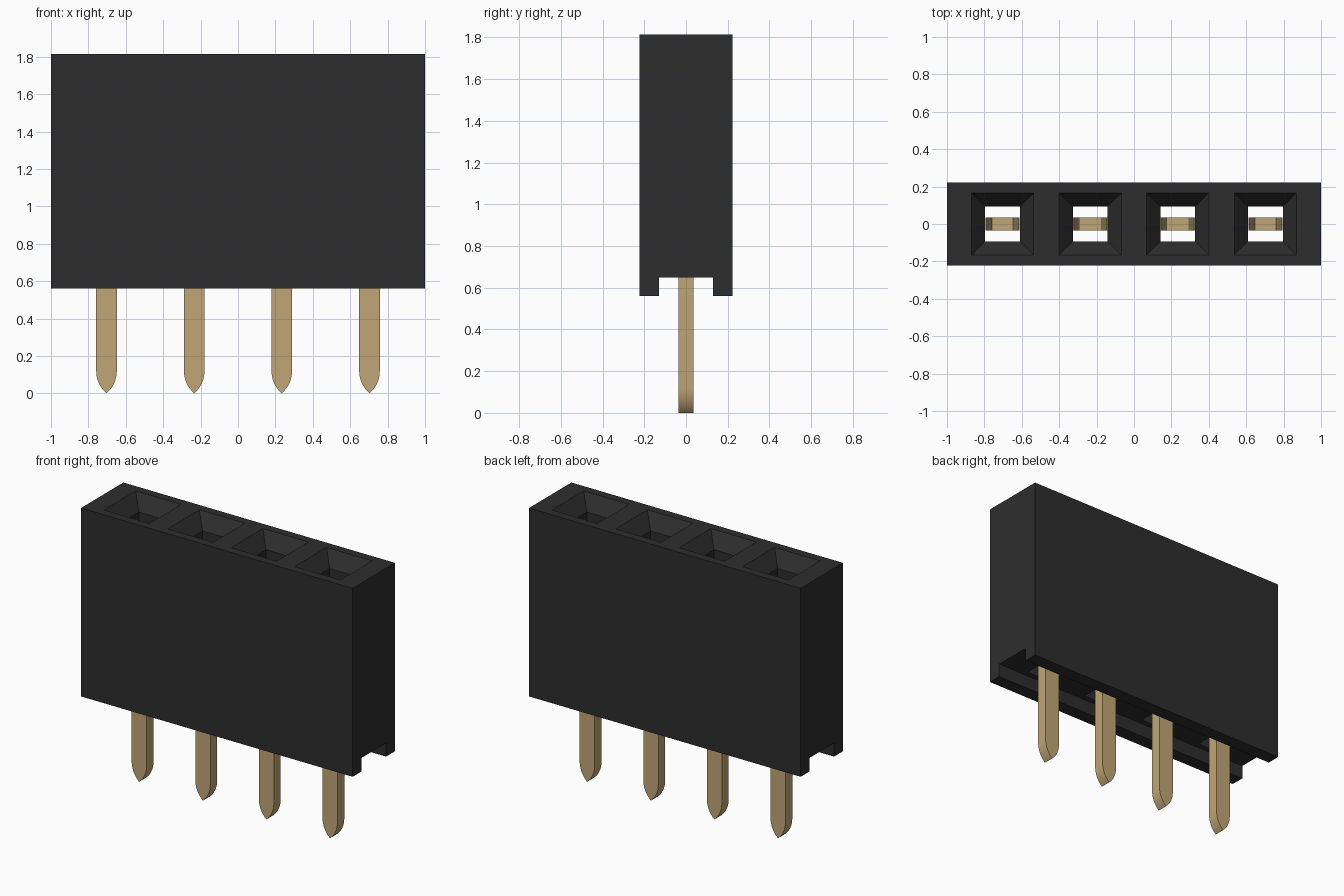
import bpy, bmesh, math

cube = bpy.data.objects.get("Cube")
if cube:
    bpy.data.objects.remove(cube, do_unlink=True)

TOP, BOTTOM, CHANNEL = 1.815, 0.56, 0.65
PIN_X = [-0.703, -0.234, 0.234, 0.703]


def material(name, rgb, rough):
    m = bpy.data.materials.new(name)
    m.use_nodes = True
    m.diffuse_color = (*rgb, 1)
    bsdf = next(n for n in m.node_tree.nodes if n.type == 'BSDF_PRINCIPLED')
    bsdf.inputs["Base Color"].default_value = (*rgb, 1)
    bsdf.inputs["Roughness"].default_value = rough
    return m


black = material("black plastic", (0.027, 0.027, 0.027), 0.6)
gold = material("pale gold metal", (0.53, 0.38, 0.18), 0.5)


def finish(bm, name, mat):
    bmesh.ops.recalc_face_normals(bm, faces=bm.faces[:])
    me = bpy.data.meshes.new(name)
    bm.to_mesh(me)
    bm.free()
    me.materials.append(mat)
    ob = bpy.data.objects.new(name, me)
    bpy.context.collection.objects.link(ob)
    return ob


def prism(name, points, offset, mat):
    """Extrude a closed outline of 3D points along an offset."""
    bm = bmesh.new()
    face = bm.faces.new([bm.verts.new(p) for p in points])
    ext = bmesh.ops.extrude_face_region(bm, geom=[face])
    moved = [g for g in ext["geom"] if isinstance(g, bmesh.types.BMVert)]
    bmesh.ops.translate(bm, verts=moved, vec=offset)
    return finish(bm, name, mat)


# Housing: block with a channel along its underside
half = [(0.222, TOP), (0.222, BOTTOM), (0.13, BOTTOM), (0.13, CHANNEL)]
outline = half + [(-y, z) for y, z in reversed(half)]
housing = prism("housing", [(-1, y, z) for y, z in outline], (2, 0, 0), black)

# Sockets: square shafts with flared mouths, cut right through the housing
bm = bmesh.new()
for cx in PIN_X:
    rings = []
    for r, z in [(0.093, 0.6), (0.093, TOP - 0.0925), (0.183, TOP + 0.02)]:
        rings.append([bm.verts.new((cx + sx * r, sy * r, z))
                      for sx, sy in ((-1, -1), (1, -1), (1, 1), (-1, 1))])
    bm.faces.new(rings[0])
    bm.faces.new(rings[-1])
    for a, b in zip(rings, rings[1:]):
        for i in range(4):
            j = (i + 1) % 4
            bm.faces.new((a[i], a[j], b[j], b[i]))
cutter = finish(bm, "socket_cutter", black)
cutter.hide_render = True
cut = housing.modifiers.new("sockets", 'BOOLEAN')
cut.operation, cut.solver, cut.object = 'DIFFERENCE', 'EXACT', cutter
bpy.context.view_layer.objects.active = housing
bpy.ops.object.modifier_apply(modifier=cut.name)
bpy.data.objects.remove(cutter, do_unlink=True)

# Contacts: rounded pointed pin below, two-pronged fork inside the socket
W, T, TIP = 0.055, 0.036, 0.12
R = (W * W + TIP * TIP) / (2 * W)
sweep = math.asin(TIP / R)
side = []
for i in range(1, 9):
    a = sweep * (1 - i / 8)
    side.append((W - R * (1 - math.cos(a)), TIP - R * math.sin(a)))
side += [(W, 0.7), (0.092, 0.76), (0.092, 1.45), (0.086, 1.45), (0.057, 0.85)]
profile = [(0, 0)] + side + [(-x, z) for x, z in reversed(side)]
for n, cx in enumerate(PIN_X, 1):
    pin = prism(f"contact_pin_{n}", [(cx + x, -T, z) for x, z in profile],
                (0, 2 * T, 0), gold)
    bpy.ops.object.select_all(action='DESELECT')
    pin.select_set(True)
    bpy.context.view_layer.objects.active = pin
    bpy.ops.object.shade_smooth_by_angle(angle=math.radians(25))
